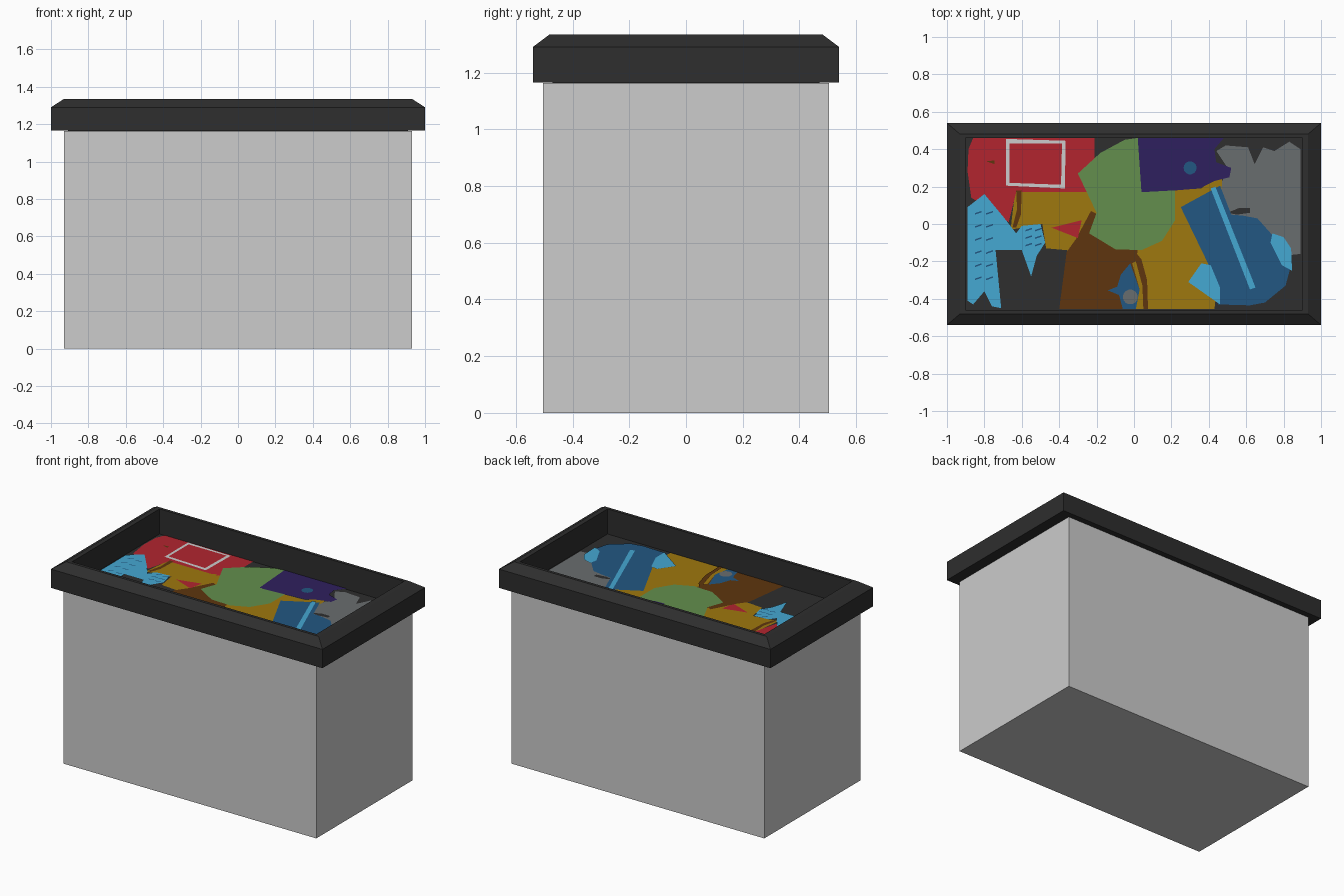
import bpy, bmesh, math

if "Cube" in bpy.data.objects:
    bpy.data.objects.remove(bpy.data.objects["Cube"])

def lin(v):
    v /= 255
    return v / 12.92 if v < 0.04045 else ((v + 0.055) / 1.055) ** 2.4

def material(name, r, g, b):
    m = bpy.data.materials.new(name)
    m.diffuse_color = (lin(r), lin(g), lin(b), 1)
    m.use_nodes = True
    m.node_tree.nodes["Principled BSDF"].inputs["Base Color"].default_value = m.diffuse_color
    return m

DARK = material("charcoal", 46, 46, 46)
PALE = material("pale grey", 204, 204, 204)
RED = material("red", 178, 37, 47)
SKY = material("light blue", 69, 168, 210)
GOLD = material("mustard", 159, 120, 14)
BROWN = material("brown", 94, 53, 14)
GREEN = material("green", 99, 143, 77)
PURPLE = material("purple", 47, 32, 94)
BLUE = material("blue", 34, 87, 130)
GREY = material("mid grey", 105, 109, 111)

def finish(bm, name, mat):
    me = bpy.data.meshes.new(name)
    bm.to_mesh(me)
    bm.free()
    me.materials.append(mat)
    ob = bpy.data.objects.new(name, me)
    bpy.context.collection.objects.link(ob)
    return ob

def box(name, hx, hy, z0, z1, mat):
    bm = bmesh.new()
    bmesh.ops.create_cube(bm, size=1)
    for v in bm.verts:
        v.co = (v.co.x * 2 * hx, v.co.y * 2 * hy, z0 if v.co.z < 0 else z1)
    finish(bm, name, mat)

def rect_ring(name, profile, mat):
    """Sweep a closed profile of (half x, half y, z) around a rectangle."""
    bm = bmesh.new()
    loops = [[bm.verts.new((sx * x, sy * y, z))
              for sx, sy in ((-1, -1), (1, -1), (1, 1), (-1, 1))]
             for x, y, z in profile]
    for a, b in zip(loops, loops[1:] + loops[:1]):
        for i in range(4):
            j = (i + 1) % 4
            bm.faces.new((a[i], a[j], b[j], b[i]))
    bmesh.ops.recalc_face_normals(bm, faces=bm.faces)
    finish(bm, name, mat)

FLOOR = 1.168

def patches(name, mat, layer, *outlines):
    """Flat coloured shapes lying on the tray floor."""
    bm = bmesh.new()
    for pts in outlines:
        f = bm.faces.new([bm.verts.new((x, y, FLOOR + 0.0018 * layer)) for x, y in pts])
        f.normal_update()
        if f.normal.z < 0:
            f.normal_flip()
    bmesh.ops.triangulate(bm, faces=bm.faces[:])
    finish(bm, name, mat)

def disc(x, y, r, n=14):
    return [(x + r * math.cos(2 * math.pi * i / n), y + r * math.sin(2 * math.pi * i / n))
            for i in range(n)]

# Bin body, tray floor and chamfered rim
box("bin_body", 0.93, 0.505, 0, 1.163, PALE)
box("tray_floor", 0.91, 0.47, 1.163, FLOOR, DARK)
rect_ring("rim", [(0.9, 0.46, 1.165), (1, 0.54, 1.165), (1, 0.54, 1.29),
                  (0.93, 0.48, 1.335), (0.9, 0.46, 1.335)], DARK)

# Red cloth with a pale square outline
patches("red_cloth", RED, 1,
        [(-.86, .46), (-.21, .46), (-.21, .17), (-.63, .17), (-.67, .01), (-.8, .1),
         (-.87, .14), (-.89, .28), (-.885, .4)])
patches("pale_outline", PALE, 2, [(-.685, .455), (-.365, .445), (-.37, .19), (-.685, .205)])
patches("outline_inside", RED, 3, [(-.665, .43), (-.385, .43), (-.39, .21), (-.665, .22)])
patches("red_mark", BROWN, 2, [(-.79, .335), (-.745, .34), (-.745, .32)])

# Mustard cloth
patches("mustard_cloth", GOLD, 1,
        [(-.635, .18), (-.2, .18), (-.2, -.16), (-.36, -.14), (-.47, -.13), (-.49, 0),
         (-.66, -.03)],
        [(0, -.455), (.43, -.455), (.46, -.2), (.47, .24), (.44, .255), (.36, .19),
         (.2, .18), (.1, -.1), (-.05, -.13)])
patches("red_scrap", RED, 2, [(-.44, -.02), (-.28, .02), (-.3, -.075)])

# Brown garment and straps
patches("brown_cloth", BROWN, 2,
        [(-.23, .07), (-.19, .05), (-.21, -.04), (-.13, -.11), (.02, -.14), (.01, -.2),
         (.05, -.455), (-.4, -.455), (-.36, -.15), (-.31, -.08)],
        [(-.63, .18), (-.6, .18), (-.605, .05), (-.63, -.02), (-.65, -.02), (-.625, .08)])
patches("brown_strap", BROWN, 4,
        [(0, -.14), (.04, -.19), (.07, -.3), (.075, -.455), (.05, -.455), (.045, -.33),
         (.01, -.2), (-.02, -.17)])
patches("mustard_lining", GOLD, 3,
        [(-.01, -.21), (.01, -.2), (.045, -.33), (.05, -.455), (.01, -.455), (.03, -.35)])
patches("blue_scrap", BLUE, 3,
        [(-.14, -.355), (-.09, -.335), (-.07, -.27), (-.02, -.21), (.03, -.35),
         (.01, -.455), (-.06, -.455), (-.08, -.38)])
patches("grey_button", GREY, 4, disc(-.02, -.39, .04))

# Green and purple cloths
patches("green_cloth", GREEN, 3,
        [(.02, .46), (.04, .17), (.22, .18), (.22, .02), (.15, -.09), (.04, -.14),
         (-.1, -.135), (-.24, -.05), (-.2, .06), (-.3, .27), (-.18, .38), (-.05, .45)])
patches("purple_cloth", PURPLE, 3,
        [(.02, .46), (.48, .46), (.43, .4), (.44, .33), (.52, .3), (.51, .25), (.43, .23),
         (.35, .19), (.04, .165)])
patches("blue_button", BLUE, 4, disc(.3, .3, .035))

# Grey cloth with a jagged edge
patches("grey_cloth", GREY, 1,
        [(.44, .39), (.49, .42), (.61, .41), (.645, .32), (.69, .41), (.75, .39), (.83, .44),
         (.89, .4), (.89, -.16), (.8, -.17), (.7, -.02), (.48, -.02), (.46, .2), (.5, .3)])
patches("grey_crease", DARK, 2, [(.5, .06), (.56, .085), (.62, .085), (.62, .06), (.55, .05)])

# Blue garment with light blue trim
patches("blue_garment", BLUE, 3,
        [(.25, .09), (.46, .205), (.52, .05), (.58, .045), (.66, .03), (.74, -.06),
         (.84, -.22), (.81, -.33), (.7, -.42), (.62, -.435), (.45, -.43), (.4, -.22)])
patches("light_blue_trim", SKY, 4,
        [(.41, .19), (.435, .2), (.65, -.34), (.62, -.35)],
        [(.36, -.21), (.29, -.31), (.46, -.43), (.46, -.34), (.41, -.22)],
        [(.74, -.05), (.8, -.07), (.84, -.13), (.845, -.25), (.79, -.22), (.73, -.1)])

# Light blue knitted garment with rows of stitches
patches("knit_garment", SKY, 3,
        [(-.89, .09), (-.8, .16), (-.7, .04), (-.63, -.05), (-.6, -.01), (-.5, 0),
         (-.475, -.1), (-.52, -.17), (-.55, -.28), (-.6, -.14), (-.74, -.14), (-.71, -.45),
         (-.76, -.44), (-.8, -.36), (-.86, -.43), (-.89, -.41)])
spots = [(-.85 + .06 * c, .05 - .07 * r) for r in range(6) for c in range(2)]
spots += [(-.58 + .05 * c, -.04 - .04 * r) for r in range(3) for c in range(2)]
patches("knit_stitches", BLUE, 4,
        *[[(x, y), (x + .035, y + .012), (x + .035, y + .02), (x, y + .008)] for x, y in spots])
